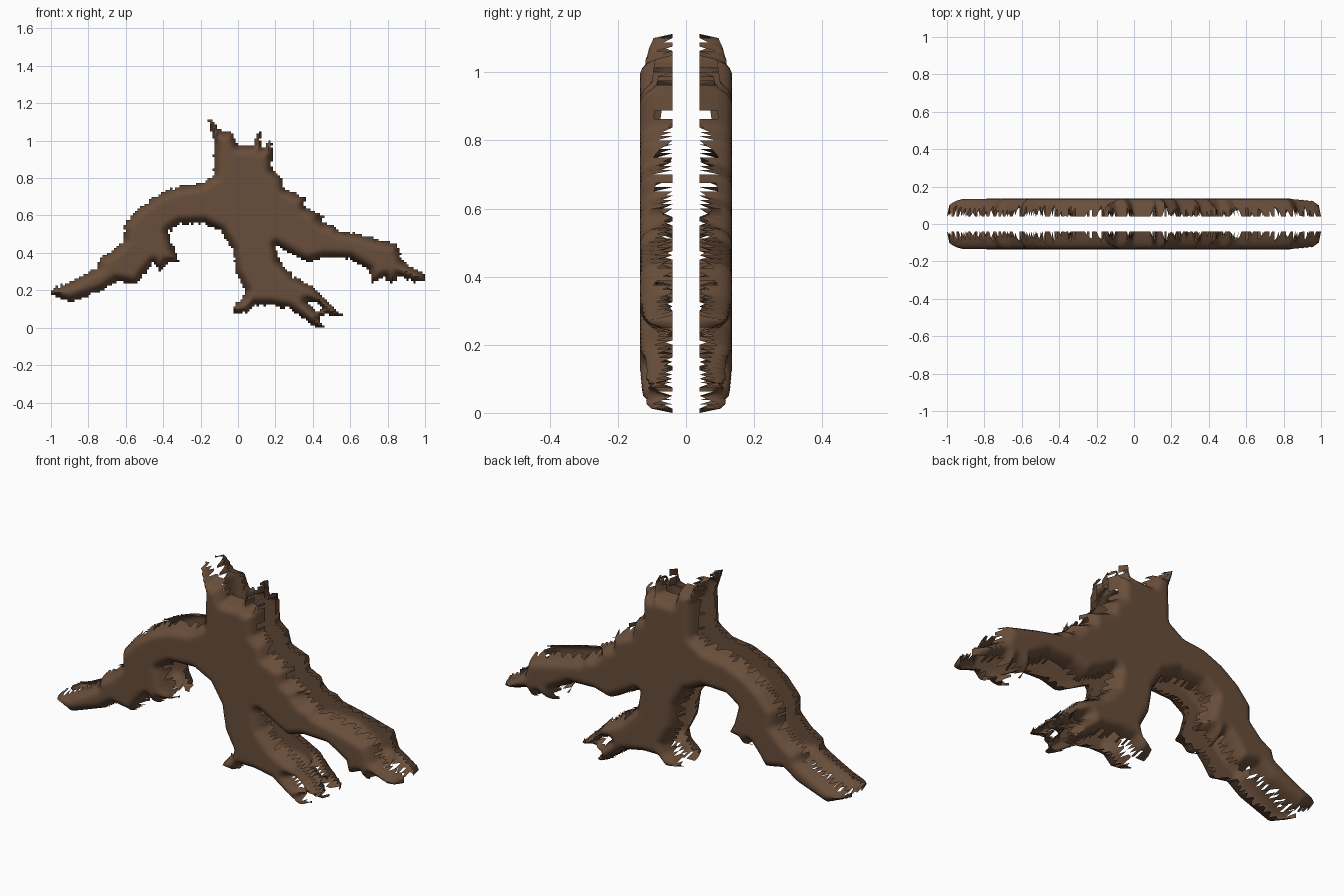
import bpy, math, random
from mathutils import Vector
from mathutils.geometry import intersect_point_line

if "Cube" in bpy.data.objects:
    bpy.data.objects.remove(bpy.data.objects["Cube"])

random.seed(4)
CELL = 0.0125          # grid step of the bark surface
INNER, OUTER = 0.04, 0.135   # shell depth at the rim and on the flat
ROUND = 0.052          # width of the rounded rim

# Upper contour, left root tip over the broken stump to right root tip
upper = [(-1, .205), (-.91, .24), (-.83, .28), (-.75, .325), (-.74, .37), (-.67, .41),
         (-.61, .47), (-.61, .55), (-.53, .64), (-.43, .71), (-.32, .755), (-.2, .77),
         (-.13, .815), (-.125, .99), (-.165, 1.11), (-.14, 1.11), (-.09, 1.045),
         (-.03, 1.045), (0, .97), (.09, .975), (.105, 1.05), (.12, 1.05), (.125, .96),
         (.155, .96), (.16, 1), (.18, 1), (.185, .84), (.235, .8), (.25, .74),
         (.355, .7), (.36, .64), (.45, .6), (.54, .52), (.68, .49), (.85, .445),
         (.88, .355), (1, .278)]
# Lower contour, right root tip back to left root tip
lower = [(1, .25), (.95, .245), (.86, .275), (.82, .225), (.79, .27), (.715, .24),
         (.7, .31), (.6, .37), (.46, .375), (.37, .35), (.275, .4), (.205, .44),
         (.22, .355), (.3, .27), (.41, .215), (.48, .135), (.56, .07), (.55, .055),
         (.475, .075), (.43, .05), (.46, .015), (.46, 0), (.42, 0), (.355, .045),
         (.275, .1), (.17, .12), (.09, .12), (.045, .075), (-.03, .085), (-.03, .11),
         (.03, .16), (.04, .2), (-.01, .295), (-.03, .42), (-.09, .515), (-.18, .56),
         (-.31, .555), (-.37, .515), (-.345, .42), (-.31, .355), (-.38, .345),
         (-.42, .3), (-.45, .345), (-.49, .3), (-.54, .23), (-.65, .25), (-.72, .2),
         (-.83, .16), (-.9, .135), (-1, .18)]
# Small gaps in the front root and the right root
gaps = [[(.37, .14), (.42, .135), (.46, .095), (.42, .09)],
        [(.43, .585), (.47, .585), (.5, .55), (.46, .555)]]

loops = [[Vector(p) for p in loop] for loop in [upper + lower] + gaps]
edges = [(loop[k - 1], loop[k]) for loop in loops for k in range(len(loop))]


def inside(x, z):
    """Even-odd test against the contour and the gaps."""
    hit = False
    for a, b in edges:
        if (a.y > z) != (b.y > z) and x < (b.x - a.x) * (z - a.y) / (b.y - a.y) + a.x:
            hit = not hit
    return hit


def depth(x, z):
    """Rounded rim rising to a flat face, by distance from the contour."""
    if not inside(x, z):
        return INNER
    p = Vector((x, z))
    dist = ROUND
    for a, b in edges:
        q, t = intersect_point_line(p, a, b)
        q = a if t < 0 else b if t > 1 else q
        dist = min(dist, math.hypot(q[0] - x, q[1] - z))
    t = dist / ROUND
    return INNER + (OUTER - INNER) * math.sqrt(max(0, 1 - (1 - t) ** 2))


# Ragged grid surface: keep the cells whose slightly shifted centre is inside
verts, faces, index = [], [], {}


def corner(i, j):
    if (i, j) not in index:
        x, z = i * CELL, j * CELL
        index[i, j] = len(verts)
        verts.append((x, -depth(x, z), z))
    return index[i, j]


for i in range(-80, 80):
    for j in range(0, 89):
        x = (i + .5) * CELL + random.uniform(-.005, .005)
        z = (j + .5) * CELL + random.uniform(-.005, .005)
        if inside(x, z):
            faces.append([corner(i, j), corner(i + 1, j),
                          corner(i + 1, j + 1), corner(i, j + 1)])

mesh = bpy.data.meshes.new("root_shells")
mesh.from_pydata(verts, [], faces)
roots = bpy.data.objects.new("root_shells", mesh)
bpy.context.collection.objects.link(roots)

# Bark colour
bark = bpy.data.materials.new("brown_bark")
bark.diffuse_color = (0.14, 0.076, 0.043, 1)
bark.use_nodes = True
bark.node_tree.nodes["Principled BSDF"].inputs["Base Color"].default_value = bark.diffuse_color
mesh.materials.append(bark)

# Smooth bark, and a matching back shell
bpy.context.view_layer.objects.active = roots
roots.select_set(True)
bpy.ops.object.shade_smooth_by_angle(angle=math.radians(60))
mirror = roots.modifiers.new("back_shell", 'MIRROR')
mirror.use_axis = (False, True, False)
mirror.use_mirror_merge = False
